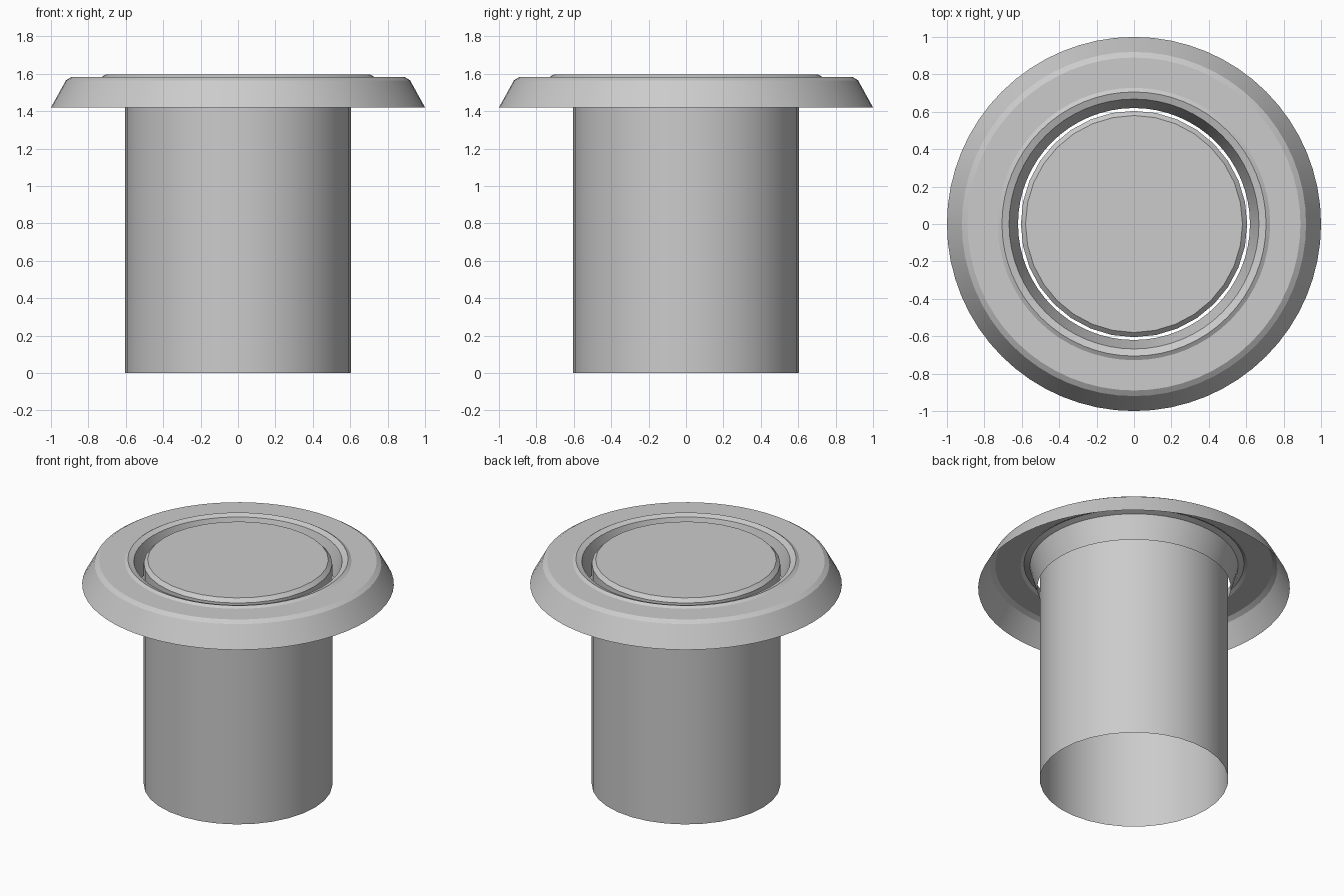
import bpy
import math

if "Cube" in bpy.data.objects:
    bpy.data.objects.remove(bpy.data.objects["Cube"])


def lathe(name, profile, sides, cap_top=False):
    """Revolve an (r, z) profile around z as an open shell."""
    verts, faces = [], []
    for r, z in profile:
        for i in range(sides):
            a = 2 * math.pi * i / sides
            verts.append((r * math.cos(a), r * math.sin(a), z))
    for k in range(len(profile) - 1):
        for i in range(sides):
            j = (i + 1) % sides
            a, b = k * sides, (k + 1) * sides
            faces.append((a + i, a + j, b + j, b + i))
    if cap_top:
        top = (len(profile) - 1) * sides
        faces.append(tuple(range(top, top + sides)))
    mesh = bpy.data.meshes.new(name)
    mesh.from_pydata(verts, [], faces)
    mesh.update()
    obj = bpy.data.objects.new(name, mesh)
    bpy.context.collection.objects.link(obj)
    bpy.ops.object.select_all(action='DESELECT')
    obj.select_set(True)
    bpy.context.view_layer.objects.active = obj
    bpy.ops.object.shade_smooth_by_angle(angle=math.radians(20))
    return obj


# Plunger: tall tube, open below, with a chamfered flat top
lathe("plunger", [(0.605, 0), (0.605, 1.567), (0.58, 1.592)], 32, cap_top=True)

# Collar: sloped outer skirt, flat top, raised lip and tapered inner wall
lathe("collar", [(1.0, 1.42), (0.92, 1.565), (0.89, 1.584), (0.728, 1.584),
                 (0.706, 1.597), (0.668, 1.583), (0.62, 1.42)], 64)
